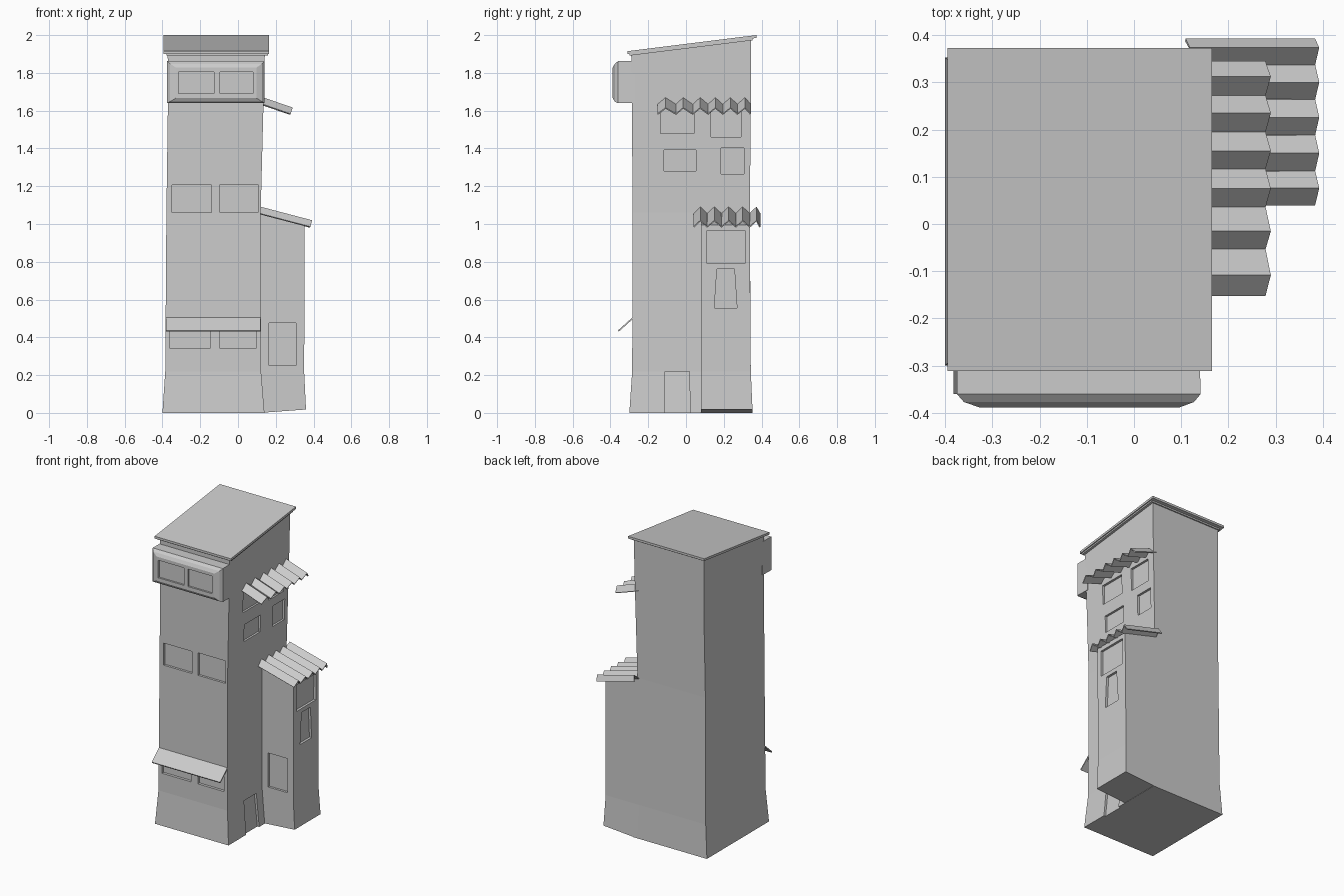
import bpy, bmesh, math
from mathutils import Vector

if "Cube" in bpy.data.objects:
    bpy.data.objects.remove(bpy.data.objects["Cube"])


def make(name, verts, faces):
    me = bpy.data.meshes.new(name)
    bm = bmesh.new()
    vs = [bm.verts.new(v) for v in verts]
    for f in faces:
        bm.faces.new([vs[i] for i in f])
    bmesh.ops.recalc_face_normals(bm, faces=bm.faces)
    bm.to_mesh(me)
    bm.free()
    ob = bpy.data.objects.new(name, me)
    bpy.context.collection.objects.link(ob)
    return ob


def loft_data(rings, start=0):
    n, m = len(rings[0]), len(rings)
    verts = [v for r in rings for v in r]
    faces = [[start + i for i in range(n)], [start + (m - 1) * n + i for i in range(n)]]
    for k in range(m - 1):
        for i in range(n):
            j = (i + 1) % n
            faces.append([start + k * n + i, start + k * n + j,
                          start + (k + 1) * n + j, start + (k + 1) * n + i])
    return verts, faces


def loft(name, rings):
    return make(name, *loft_data(rings))


def rect(x0, x1, y0, y1, z):
    return [(x0, y0, z), (x1, y0, z), (x1, y1, z), (x0, y1, z)]


def quad(a0, a1, z0, z1, taper=0.0):
    return [(a0, z0), (a1, z0), (a1 - taper, z1), (a0 + taper, z1)]


def recess(ob, specs):
    """Sink panels into a wall: spec = (axis, inner bottom, inner top, outer, outline)."""
    verts, faces = [], []
    for axis, low, high, out, pts in specs:
        place = (lambda a, d, z: (a, d, z)) if axis == 'Y' else (lambda a, d, z: (d, a, z))
        depth = (low, low, high, high)
        rings = [[place(a, d, z) for (a, z), d in zip(pts, depth)],
                 [place(a, out, z) for a, z in pts]]
        v, f = loft_data(rings, len(verts))
        verts += v
        faces += f
    cutter = make(ob.name + "_cutter", verts, faces)
    cutter.hide_render = True
    mod = ob.modifiers.new("recess", 'BOOLEAN')
    mod.operation, mod.solver, mod.object = 'DIFFERENCE', 'EXACT', cutter
    bpy.context.view_layer.objects.active = ob
    bpy.ops.object.modifier_apply(modifier=mod.name)
    bpy.data.objects.remove(cutter)


# Tower with flared foot and sloped top
def roof_z(y):
    return 1.897 + (y + 0.31) * 0.1245


tower = loft("tower", [
    rect(-0.40, 0.14, -0.30, 0.352, 0),
    rect(-0.385, 0.122, -0.285, 0.343, 0.22),
    rect(-0.379, 0.12, -0.282, 0.338, 1.06),
    rect(-0.371, 0.135, -0.287, 0.343, 1.64),
    [(x, y, roof_z(y)) for x, y, z in rect(-0.372, 0.142, -0.29, 0.345, 0)],
])
recess(tower, [
    ('Y', -0.267, -0.267, -0.4, quad(-0.35, -0.14, 1.06, 1.207)),
    ('Y', -0.267, -0.267, -0.4, quad(-0.095, 0.106, 1.06, 1.21)),
    ('Y', -0.267, -0.267, -0.4, quad(-0.36, -0.147, 0.34, 0.46)),
    ('Y', -0.267, -0.267, -0.4, quad(-0.095, 0.095, 0.34, 0.46)),
    ('X', 0.118, 0.119, 0.3, quad(-0.135, 0.043, 1.48, 1.61)),
    ('X', 0.118, 0.119, 0.3, quad(0.132, 0.29, 1.46, 1.61)),
    ('X', 0.112, 0.114, 0.3, quad(-0.117, 0.053, 1.28, 1.393)),
    ('X', 0.112, 0.114, 0.3, quad(0.185, 0.307, 1.265, 1.403)),
    ('X', 0.127, 0.107, 0.3, quad(-0.115, 0.022, -0.002, 0.22, 0.004)),
])

# Side annex, its outer foot slightly raised
annex = loft("annex", [
    [(0.115, 0.08, 0), (0.36, 0.08, 0.018), (0.36, 0.352, 0.018), (0.115, 0.352, 0)],
    rect(0.105, 0.35, 0.08, 0.343, 0.22),
    rect(0.105, 0.353, 0.08, 0.339, 0.8),
    [(0.105, 0.08, 1.062), (0.353, 0.08, 0.995), (0.353, 0.338, 0.995), (0.105, 0.338, 1.062)],
])
recess(annex, [
    ('X', 0.337, 0.338, 0.5, quad(0.11, 0.313, 0.79, 0.965)),
    ('X', 0.336, 0.337, 0.5, quad(0.15, 0.27, 0.555, 0.763, 0.014)),
    ('Y', 0.095, 0.095, 0.0, quad(0.165, 0.306, 0.25, 0.476)),
])


# Projecting bay with chamfered rim
def bay_ring(y, x0, x1, z0, z1):
    return [(x0, y, z0), (x1, y, z0), (x1, y, z1), (x0, y, z1)]


bay = loft("upper_bay", [
    bay_ring(-0.27, -0.374, 0.139, 1.64, 1.862),
    bay_ring(-0.36, -0.375, 0.141, 1.64, 1.862),
    bay_ring(-0.377, -0.36, 0.127, 1.648, 1.848),
    bay_ring(-0.388, -0.328, 0.097, 1.667, 1.828),
])
recess(bay, [
    ('Y', -0.376, -0.376, -0.5, quad(-0.315, -0.126, 1.69, 1.806)),
    ('Y', -0.376, -0.376, -0.5, quad(-0.095, 0.08, 1.69, 1.806)),
])

# Sloped roof slab with a thin strip below it
for name, x0, x1, y0, y1, off, t in [
        ("roof", -0.395, 0.165, -0.311, 0.373, 0.003, 0.015),
        ("roof_trim", -0.378, 0.158, -0.298, 0.352, -0.007, 0.011)]:
    base = rect(x0, x1, y0, y1, 0)
    loft(name, [[(x, y, roof_z(y) + off + h) for x, y, z in base] for h in (0, t)])

# Plain front awning
loft("front_awning", [[(x, -0.275, 0.513), (x, -0.36, 0.437), (x, -0.356, 0.430), (x, -0.275, 0.503)]
                      for x in (-0.382, 0.12)])


# Corrugated side awnings: zigzag sheet running down a slope
def corrugated(name, inner, outer, ys, amp=0.017, thick=0.007):
    a, b = Vector((inner[0], 0, inner[1])), Vector((outer[0], 0, outer[1]))
    d = (b - a).normalized()
    up = Vector((-d.z, 0, d.x))
    verts, faces = [], []
    for i, y in enumerate(ys):
        lift = up * (amp if i % 2 else -amp)
        verts += [p + lift + Vector((0, y, 0)) for p in (a, b)]
        if i:
            faces.append([2 * i - 2, 2 * i - 1, 2 * i + 1, 2 * i])
    ob = make(name, verts, faces)
    mod = ob.modifiers.new("thickness", 'SOLIDIFY')
    mod.thickness, mod.offset = thick, 0
    return ob


corrugated("upper_side_awning", (0.115, 1.655), (0.283, 1.597),
           [-0.15, -0.108, -0.053, -0.015, 0.036, 0.075, 0.117, 0.155,
            0.195, 0.235, 0.272, 0.312, 0.342])
corrugated("annex_roof", (0.113, 1.072), (0.387, 1.0),
           [0.042, 0.076, 0.112, 0.15, 0.188, 0.226, 0.264, 0.3, 0.337, 0.373, 0.39])
